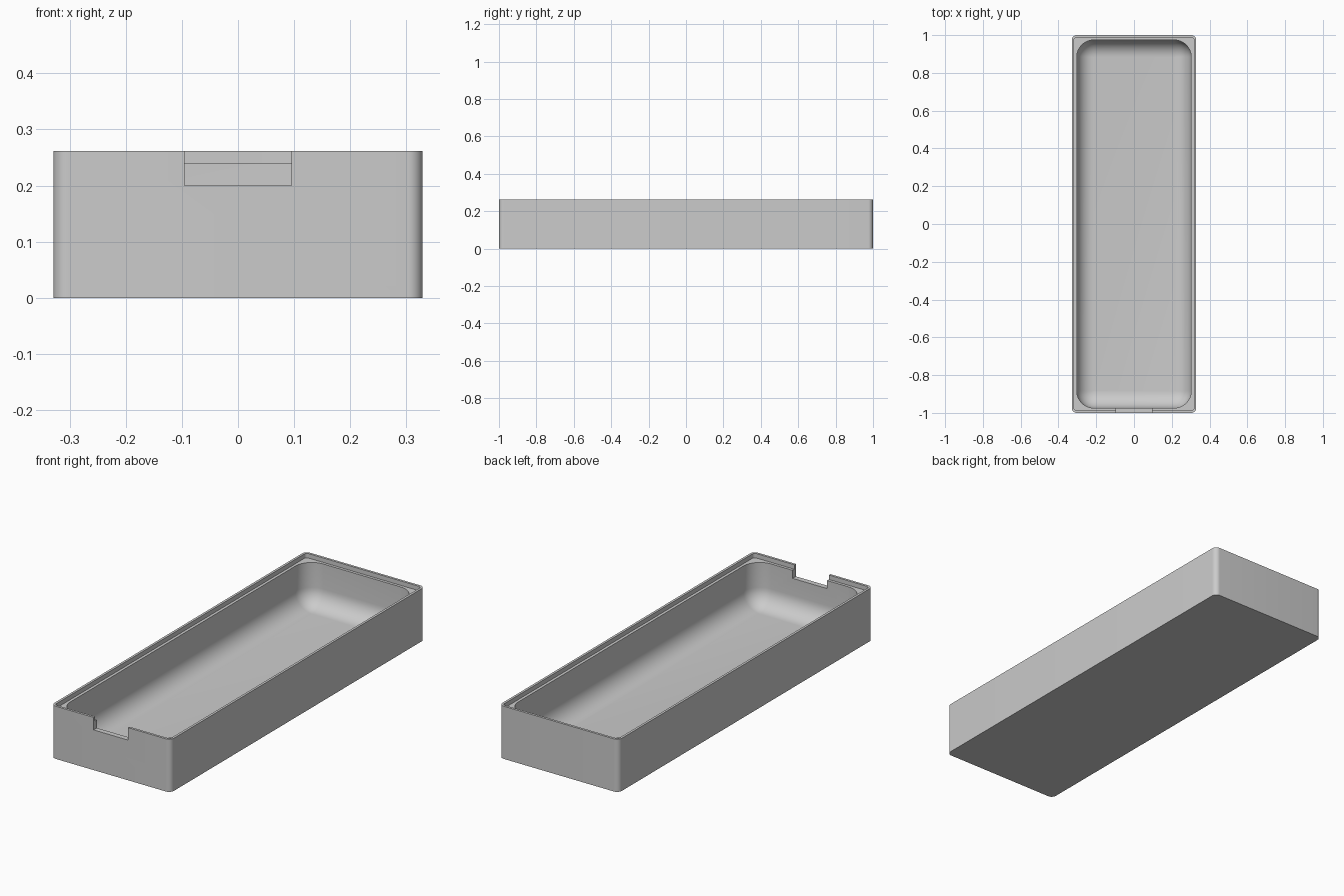
import bpy, bmesh
from math import sin, cos, pi, radians

if "Cube" in bpy.data.objects:
    bpy.data.objects.remove(bpy.data.objects["Cube"], do_unlink=True)

HALF_X, HALF_Y, HEIGHT = 0.329, 1.0, 0.262
WALL, LIP, LEDGE_Z, FILLET = 0.026, 0.012, 0.24, 0.09
CORNER_STEPS, FILLET_STEPS = 10, 10

grey = bpy.data.materials.new("plain_grey")
grey.use_nodes = True
grey.diffuse_color = (0.6, 0.6, 0.6, 1)
grey.node_tree.nodes["Principled BSDF"].inputs["Base Color"].default_value = grey.diffuse_color


def rounded_loop(bm, inset, radius, z):
    """Rounded rectangle ring, inset from the outer wall."""
    cx, cy = HALF_X - inset - radius, HALF_Y - inset - radius
    ring = []
    for i, (sx, sy) in enumerate([(1, 1), (-1, 1), (-1, -1), (1, -1)]):
        for k in range(CORNER_STEPS + 1):
            a = (i + k / CORNER_STEPS) * pi / 2
            ring.append(bm.verts.new((sx * cx + radius * cos(a), sy * cy + radius * sin(a), z)))
    return ring


# Tray shell: outer wall, lip, stepped ledge, then a cavity with a filleted floor
sections = [(0, 0.026, 0), (0, 0.026, HEIGHT), (LIP, 0.014, HEIGHT),
            (LIP, 0.014, LEDGE_Z), (WALL, FILLET, LEDGE_Z)]
for k in range(FILLET_STEPS + 1):
    a = k / FILLET_STEPS * pi / 2
    shrink = FILLET * (1 - cos(a))
    sections.append((WALL + shrink, max(FILLET - shrink, 0.002), WALL + FILLET * (1 - sin(a))))

bm = bmesh.new()
rings = [rounded_loop(bm, *s) for s in sections]
for low, high in zip(rings, rings[1:]):
    n = len(low)
    for i in range(n):
        j = (i + 1) % n
        bm.faces.new((low[i], low[j], high[j], high[i]))
bm.faces.new(rings[0][::-1])
bm.faces.new(rings[-1])
bmesh.ops.recalc_face_normals(bm, faces=bm.faces)
mesh = bpy.data.meshes.new("tray")
bm.to_mesh(mesh)
bm.free()
mesh.materials.append(grey)
tray = bpy.data.objects.new("tray", mesh)
bpy.context.collection.objects.link(tray)

# Finger notch through the front wall
bpy.ops.mesh.primitive_cube_add(size=1, location=(0, -HALF_Y, 0.3))
cutter = bpy.context.object
cutter.name = "notch_cutter"
cutter.scale = (0.19, 0.1, 0.2)
cutter.hide_render = True
cutter.data.materials.append(grey)
cut = tray.modifiers.new("notch", "BOOLEAN")
cut.operation, cut.solver, cut.object = "DIFFERENCE", "EXACT", cutter

bpy.ops.object.select_all(action="DESELECT")
tray.select_set(True)
bpy.context.view_layer.objects.active = tray
bpy.ops.object.modifier_apply(modifier="notch")
bpy.data.objects.remove(cutter, do_unlink=True)
bpy.ops.object.shade_smooth_by_angle(angle=radians(30))
